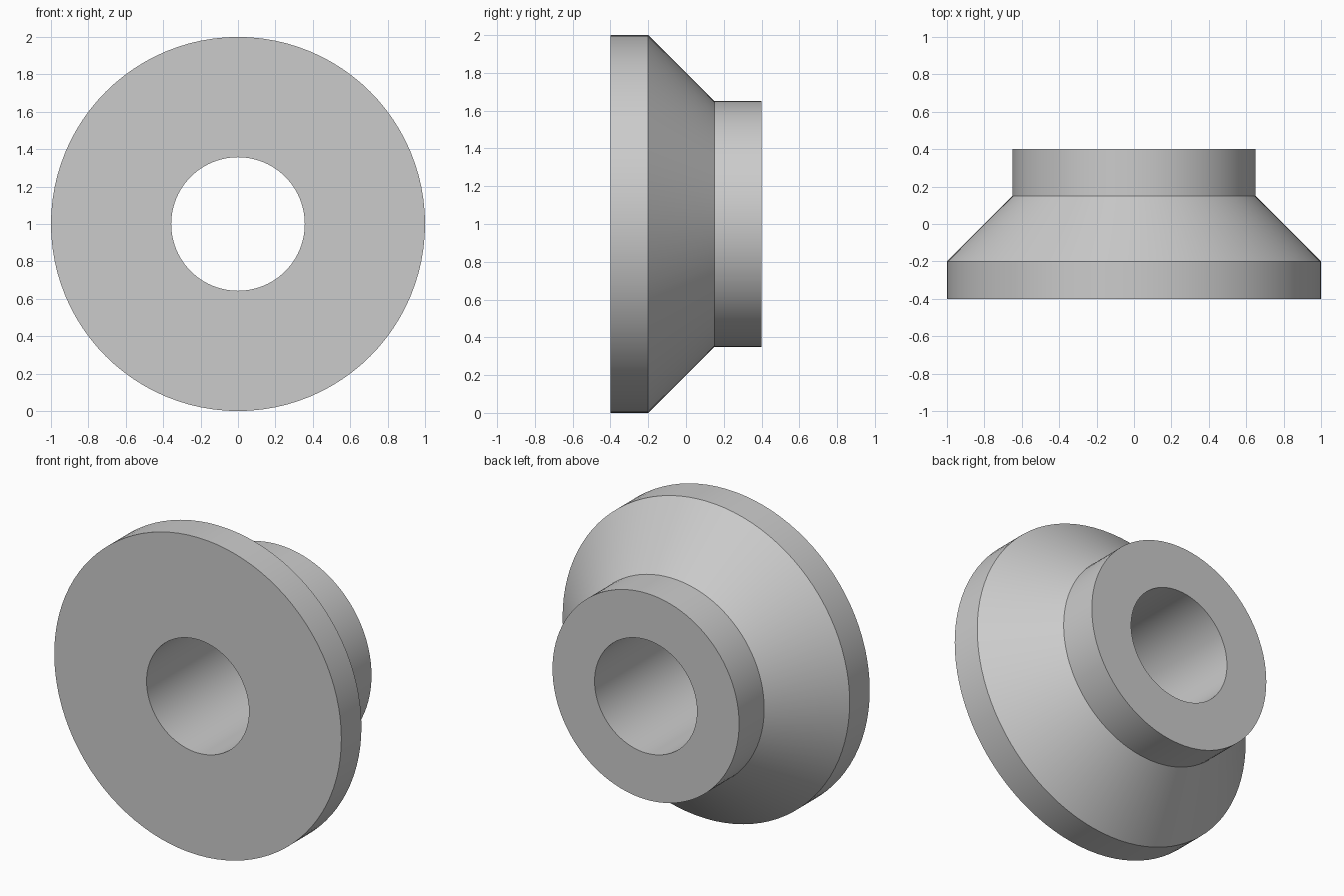
import bpy
import bmesh
from math import cos, sin, tau, radians

if "Cube" in bpy.data.objects:
    bpy.data.objects.remove(bpy.data.objects["Cube"], do_unlink=True)

SEGMENTS = 96
CENTRE_Z = 1.0

# Single plain grey material
grey = bpy.data.materials.new("plain_grey")
grey.use_nodes = True
colour = (0.6, 0.6, 0.6, 1.0)
grey.diffuse_color = colour
grey.node_tree.nodes["Principled BSDF"].inputs["Base Color"].default_value = colour


def lathe_y(name, profile, material):
    """Spin a closed (radius, y) profile around the front-to-back axis."""
    bm = bmesh.new()
    rings = []
    for radius, y in profile:
        rings.append([
            bm.verts.new((radius * cos(tau * i / SEGMENTS), y,
                          CENTRE_Z + radius * sin(tau * i / SEGMENTS)))
            for i in range(SEGMENTS)])
    for k, ring in enumerate(rings):
        following = rings[(k + 1) % len(rings)]
        for i in range(SEGMENTS):
            j = (i + 1) % SEGMENTS
            bm.faces.new((ring[i], ring[j], following[j], following[i]))
    bmesh.ops.recalc_face_normals(bm, faces=bm.faces)
    mesh = bpy.data.meshes.new(name)
    bm.to_mesh(mesh)
    bm.free()
    mesh.materials.append(material)
    obj = bpy.data.objects.new(name, mesh)
    bpy.context.collection.objects.link(obj)
    return obj


# Flange, cone, hub and through bore in one turned profile
flanged_bushing = lathe_y("flanged_bushing", [
    (0.357, -0.4),   # bore, front
    (1.0, -0.4),     # flange front edge
    (1.0, -0.2),     # flange back edge
    (0.65, 0.15),    # end of cone
    (0.65, 0.4),     # hub back edge
    (0.357, 0.4),    # bore, back
], grey)

# Smooth round walls, crisp rims
bpy.ops.object.select_all(action="DESELECT")
flanged_bushing.select_set(True)
bpy.context.view_layer.objects.active = flanged_bushing
bpy.ops.object.shade_smooth_by_angle(angle=radians(30))
